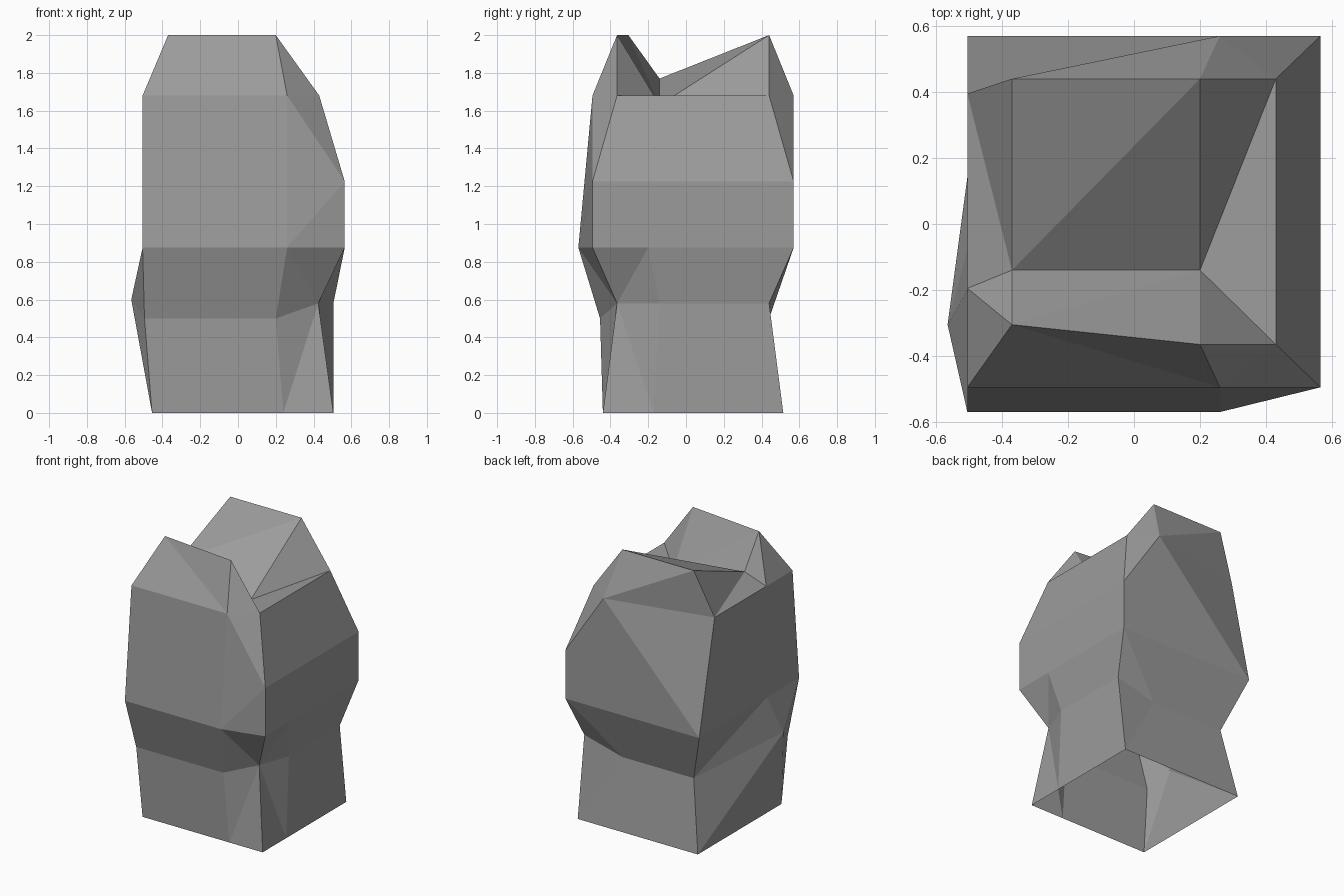
import bpy
import bmesh

if "Cube" in bpy.data.objects:
    bpy.data.objects.remove(bpy.data.objects["Cube"])

# Single stone material
stone = bpy.data.materials.new("grey stone")
stone.diffuse_color = (0.33, 0.33, 0.33, 1)
stone.use_nodes = True
stone.node_tree.nodes["Principled BSDF"].inputs["Base Color"].default_value = stone.diffuse_color

bm = bmesh.new()
known = {}


def ring(z, *points):
    """Counter-clockwise cross-section; a point may carry its own height."""
    out = []
    for p in points:
        co = (p[0], p[1], p[2] if len(p) == 3 else z)
        if co not in known:
            known[co] = bm.verts.new(co)
        out.append(known[co])
    return out


def tri(*v):
    if len(set(v)) == 3:
        bm.faces.new(v)


def bridge(low, up, steps):
    """Facet the band between two rings: L steps the lower ring, U the upper."""
    i = j = 0
    for s in steps.replace(" ", ""):
        a, b = low[i % len(low)], up[j % len(up)]
        if s == "L":
            i += 1
            tri(a, low[i % len(low)], b)
        else:
            j += 1
            tri(a, up[j % len(up)], b)


# Cross-sections from the ground up
base = ring(0, (-.455, -.44), (.24, -.44), (.505, -.44), (.505, -.17),
            (.505, .515), (-.455, .515))
waist = ring(.5, (-.495, -.455), (.2, -.455), (.425, -.365, .58), (.505, -.14, .58),
             (.505, .44, .58), (.2, .44), (-.37, .44), (-.565, -.305, .6))
bulge = ring(.875, (-.505, -.57), (.26, -.57), (.565, -.495), (.565, -.2),
             (.565, .57), (.26, .57), (-.505, .57), (-.505, -.2))
flank = ring(.875, (-.505, -.57), (.26, -.57), (.565, -.495, 1.225), (.565, .57, 1.225),
             (.26, .57), (-.505, .57), (-.505, -.2))
shoulder = ring(1.68, (-.505, -.495), (.26, -.495), (.43, -.365), (.43, .44),
                (.26, .57), (-.505, .395), (-.505, -.195))
crown = ring(2, (-.37, -.305), (.2, -.365), (.2, -.14, 1.63), (.2, .44),
             (-.37, .44), (-.37, -.14, 1.77))

# Faceted bands
bridge(base, waist, "ULUL LULU ULUU LU")
bridge(waist, bulge, "LULU UL LULULU ULUL")
bridge(bulge, flank, "LUUL LLU LU LULULU")
bridge(flank, shoulder, "LULULU ULLU LULU")
bridge(shoulder, crown, "LU" * 6 + "L")

# Notched top, the underside stays open
for a, b, c in ((0, 1, 2), (0, 2, 5), (5, 2, 3), (5, 3, 4)):
    tri(crown[a], crown[b], crown[c])

mesh = bpy.data.meshes.new("boulder")
bm.to_mesh(mesh)
bm.free()
mesh.materials.append(stone)
boulder = bpy.data.objects.new("boulder", mesh)
bpy.context.collection.objects.link(boulder)
